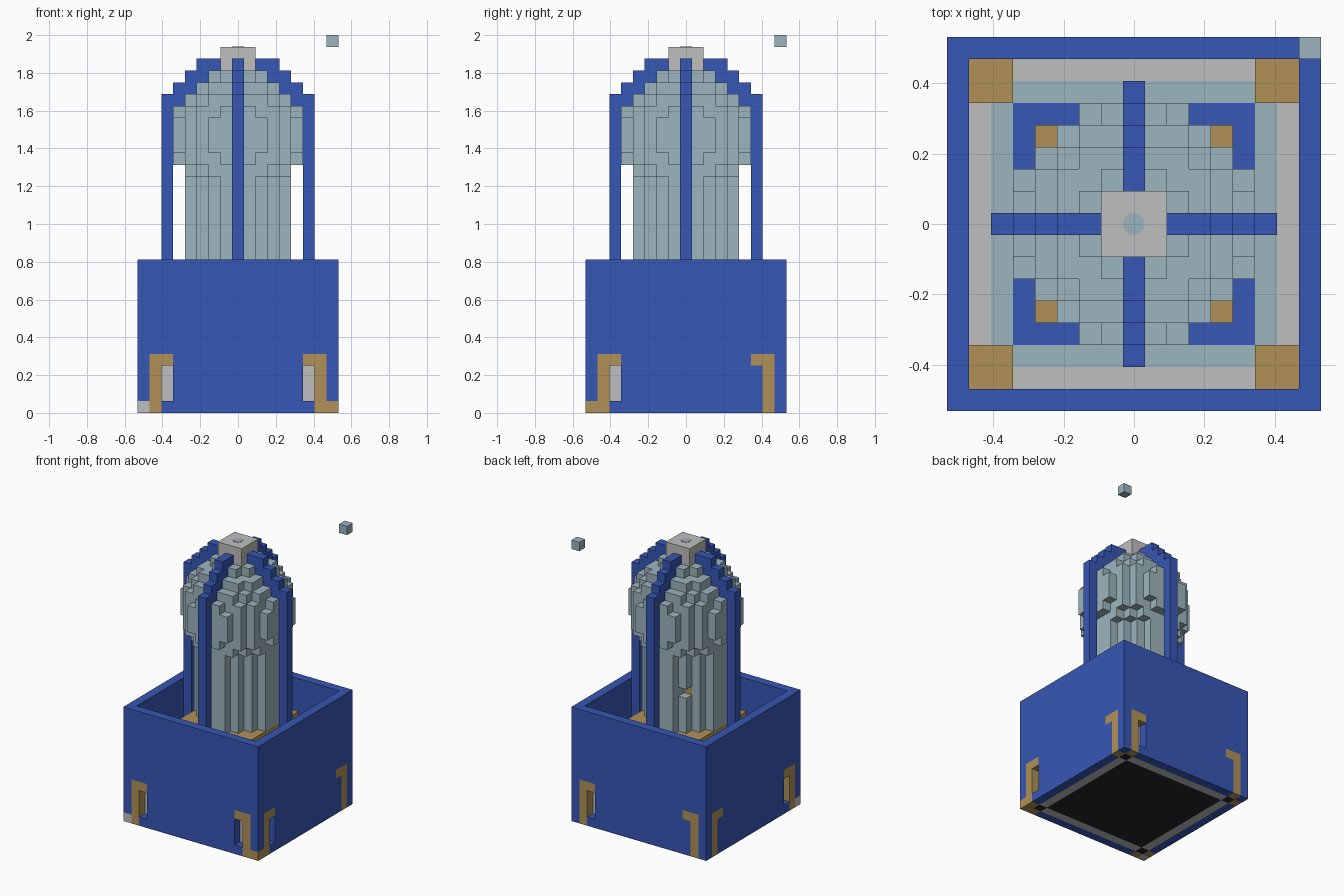
import bpy, bmesh
from mathutils import Vector

if "Cube" in bpy.data.objects:
    bpy.data.objects.remove(bpy.data.objects["Cube"], do_unlink=True)

V = 1 / 16          # edge of one block
R = range(-8, 9)


def material(name, hexcode):
    rgb = [int(hexcode[k:k + 2], 16) / 255 for k in (0, 2, 4)]
    lin = [((c + 0.055) / 1.055) ** 2.4 for c in rgb] + [1]
    m = bpy.data.materials.new(name)
    m.use_nodes = True
    m.diffuse_color = lin
    m.node_tree.nodes["Principled BSDF"].inputs["Base Color"].default_value = lin
    return m


blue = material("royal blue", "3657b5")
teal = material("pale teal", "9cb5be")
gray = material("light gray", "bfbfbf")
gold = material("tan gold", "b19157")
black = material("near black", "26252b")

parts = {}          # name -> (blocks, material)
used = set()


def part(name, mat, cells):
    """Register blocks for a part; earlier parts keep the space they took."""
    cells = set(cells) - used
    used.update(cells)
    parts[name] = (cells, mat)


def block(xs, ys, zs):
    return {(x, y, z) for x in xs for y in ys for z in zs}


def ring(r, zs):
    return {c for c in block(R, R, zs) if max(abs(c[0]), abs(c[1])) == r}


# Corner brackets: an upright, a hook at the top, mirrored on all four walls
brackets = set()
for a in (-1, 1):
    for b in (-1, 1):
        for u, z in [(7, z) for z in range(5)] + [(6, 4)]:
            brackets |= {(a * u, b * 8, z), (a * 8, b * u, z)}
brackets.add((8, -8, 0))
part("corner_brackets", gold, brackets)
part("corner_foot", gray, {(-8, -8, 0)})

# Outer walls with small windows beside some brackets
windows = set()
for z in (1, 2, 3):
    windows |= {(6, -8, z), (-6, -8, z), (8, -6, z), (-8, -6, z), (6, 8, z)}
part("box_walls", blue, ring(8, range(13)) - windows)

# Floor inside the box
floor = block(range(-6, 7), range(-6, 7), [0])
floor |= {(x, y, 0) for x in (-7, 7) for y in (-7, 7)}
part("base_floor", black, floor)
caps = {(x, y, 4) for x in R for y in R if {abs(x), abs(y)} <= {6, 7}}
posts = {(x, y, z) for x in (-7, 7) for y in (-7, 7) for z in (1, 2, 3)}
part("corner_caps", gold, caps | posts)
part("inner_lining", gray, ring(7, range(4)))

# Four ribs arching over the tower: distance from axis -> bottom and top
spans = {6: (1, 27), 5: (26, 28), 4: (27, 29), 3: (28, 30), 2: (29, 30)}
for name, dx, dy in (("right_rib", -1, 0), ("left_rib", 1, 0),
                     ("front_rib", 0, -1), ("back_rib", 0, 1)):
    part(name, blue, {(dx * r, dy * r, z) for r, (lo, hi) in spans.items()
                      for z in range(lo, hi)})

part("inner_walk", teal, ring(6, range(1, 4)))
part("tower_plinth", gold, block(range(-4, 5), range(-4, 5), range(4, 11)))
part("inner_floor", blue, block(range(-5, 6), range(-5, 6), range(1, 4)))

# Finial, core and tower: round shaft swelling into a ball at the top
part("top_finial", gray, block((-1, 0, 1), (-1, 0, 1), (29, 30)))
core = {c for c in block(R, R, range(13, 18)) if c[0] ** 2 + c[1] ** 2 <= 8}
part("tower_core", gold, core)
shaft = {c for c in block(R, R, range(11, 24)) if c[0] ** 2 + c[1] ** 2 <= 17}
ball = {c for c in block(R, R, range(18, 29))
        if c[0] ** 2 + c[1] ** 2 + (c[2] - 23) ** 2 <= 31}
part("tower", teal, (shaft | ball) - {(-2, 3, 15)})
part("floating_block", teal, {(8, 8, 31)})


def build(name, cells, mat):
    """Make one mesh from the exposed faces of a set of blocks."""
    bm = bmesh.new()
    cache = {}

    def vert(p):
        key = tuple(round(2 * c) for c in p)
        if key not in cache:
            cache[key] = bm.verts.new(p * V)
        return cache[key]

    for cell in sorted(cells):
        mid = Vector(cell) + Vector((0, 0, 0.5))
        for axis in range(3):
            for s in (-1, 1):
                n = Vector((0, 0, 0))
                n[axis] = s
                near = tuple(c + round(d) for c, d in zip(cell, n))
                if near in used:
                    continue
                u = Vector((0, 0, 0))
                u[(axis + 1) % 3] = 1
                w = n.cross(u)
                quad = [mid + (n + u * i + w * j) / 2
                        for i, j in ((-1, -1), (1, -1), (1, 1), (-1, 1))]
                bm.faces.new([vert(p) for p in quad])
    mesh = bpy.data.meshes.new(name)
    bm.to_mesh(mesh)
    bm.free()
    mesh.materials.append(mat)
    obj = bpy.data.objects.new(name, mesh)
    bpy.context.collection.objects.link(obj)


for name, (cells, mat) in parts.items():
    build(name, cells, mat)

# Small inlaid dot on the finial
bpy.ops.mesh.primitive_cylinder_add(vertices=12, radius=V / 2, depth=0.004,
                                    location=(0, 0, 31 * V + 0.001))
dot = bpy.context.object
dot.name = "finial_dot"
dot.data.materials.append(teal)
